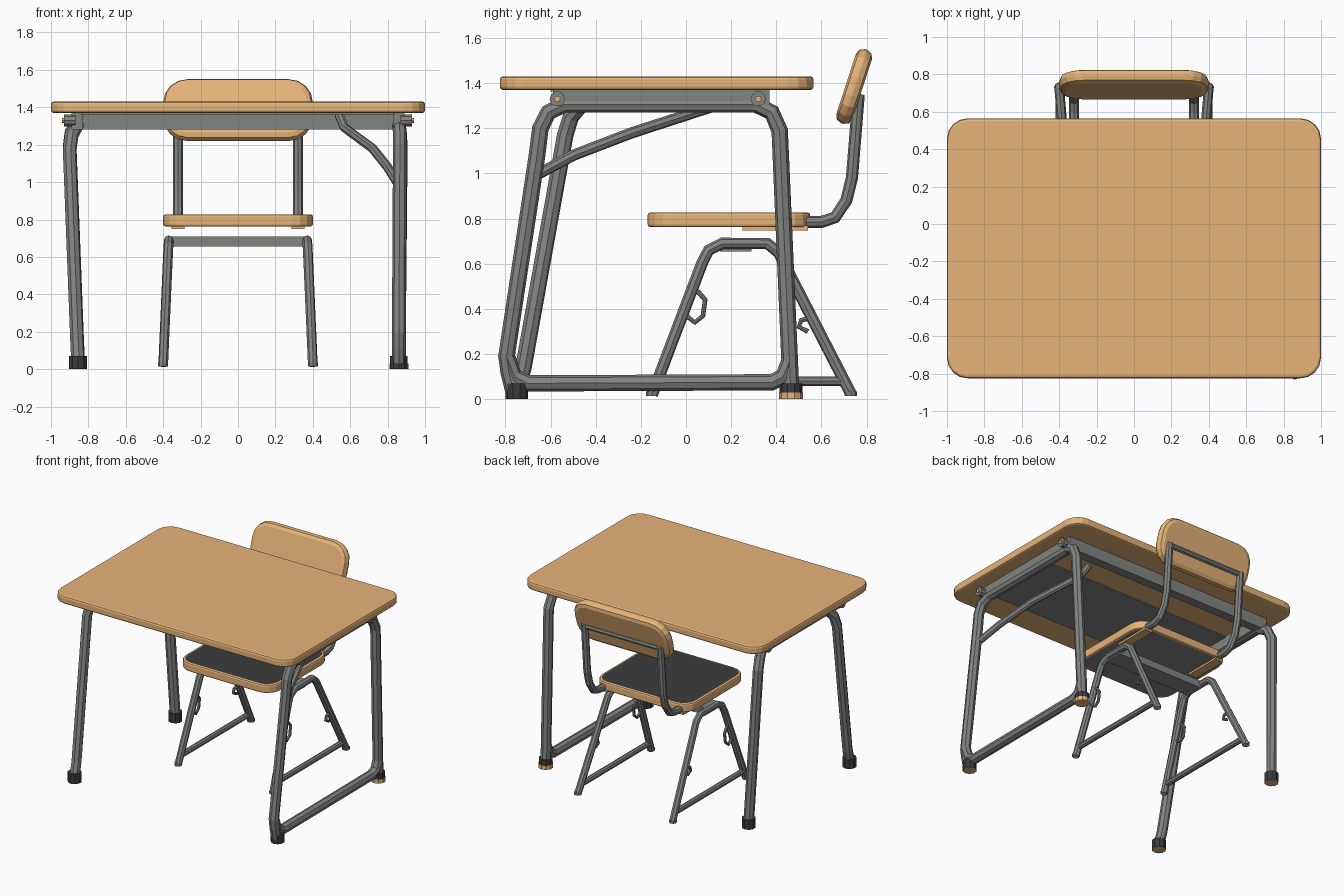
import bpy, bmesh, math
from mathutils import Matrix, Vector

if "Cube" in bpy.data.objects:
    bpy.data.objects.remove(bpy.data.objects["Cube"])


def material(name, rgb):
    m = bpy.data.materials.new(name)
    m.diffuse_color = (*rgb, 1)
    m.use_nodes = True
    m.node_tree.nodes["Principled BSDF"].inputs["Base Color"].default_value = m.diffuse_color
    return m


WOOD = material("light wood", (0.81, 0.46, 0.195))
METAL = material("grey metal", (0.225, 0.235, 0.225))
DARK = material("dark grey", (0.045, 0.045, 0.045))


def finish(name, bm, mats):
    bmesh.ops.recalc_face_normals(bm, faces=bm.faces)
    me = bpy.data.meshes.new(name)
    bm.to_mesh(me)
    bm.free()
    for m in mats:
        me.materials.append(m)
    ob = bpy.data.objects.new(name, me)
    bpy.context.collection.objects.link(ob)
    return ob


def box(name, lo, hi, mat):
    bm = bmesh.new()
    lo, hi = Vector(lo), Vector(hi)
    size = Matrix.Diagonal((*(hi - lo), 1))
    bmesh.ops.create_cube(bm, size=1, matrix=Matrix.Translation((lo + hi) / 2) @ size)
    return finish(name, bm, [mat])


def slab(name, w, d, t, corner, chamfer, mats, pad=0, segs=4):
    """Rounded board centred on the origin; pad insets a dark top and a metal bottom."""
    bm = bmesh.new()
    ring = []
    for k, (sx, sy) in enumerate(((1, 1), (-1, 1), (-1, -1), (1, -1))):
        for i in range(segs + 1):
            a = math.pi / 2 * (k + i / segs)
            ring.append(bm.verts.new((sx * (w / 2 - corner) + corner * math.cos(a),
                                      sy * (d / 2 - corner) + corner * math.sin(a), -t / 2)))
    base = bm.faces.new(ring)
    ext = bmesh.ops.extrude_face_region(bm, geom=[base], use_keep_orig=True)
    bmesh.ops.translate(bm, verts=[v for v in ext["geom"] if isinstance(v, bmesh.types.BMVert)],
                        vec=(0, 0, t))
    bmesh.ops.recalc_face_normals(bm, faces=bm.faces)
    rims = [e for e in bm.edges if abs(e.verts[0].co.z - e.verts[1].co.z) < 1e-5]
    bmesh.ops.bevel(bm, geom=rims, offset=chamfer, segments=2, profile=0.5, affect='EDGES')
    if pad:
        caps = [f for f in bm.faces if len(f.verts) > 8]
        bmesh.ops.inset_individual(bm, faces=caps, thickness=pad)
        for f in caps:
            f.material_index = 1 if f.calc_center_median().z > 0 else 2
    return finish(name, bm, mats)


def tube(name, pts, r, mat=METAL):
    """Eight-sided tube along a path."""
    cu = bpy.data.curves.new(name, 'CURVE')
    cu.dimensions = '3D'
    cu.bevel_depth = r
    cu.bevel_resolution = 2
    cu.use_fill_caps = True
    sp = cu.splines.new('POLY')
    sp.points.add(len(pts) - 1)
    for p, q in zip(sp.points, pts):
        p.co = (*q, 1)
    sp.use_smooth = False
    tmp = bpy.data.objects.new(name + "_path", cu)
    bpy.context.collection.objects.link(tmp)
    bpy.context.view_layer.update()
    dg = bpy.context.evaluated_depsgraph_get()
    me = bpy.data.meshes.new_from_object(tmp.evaluated_get(dg))
    bpy.data.objects.remove(tmp)
    me.name = name
    me.materials.clear()
    me.materials.append(mat)
    ob = bpy.data.objects.new(name, me)
    bpy.context.collection.objects.link(ob)
    return ob


def cylinder(name, r, depth, matrix, mats, n=10):
    """Local -z cap takes the last material."""
    bm = bmesh.new()
    bmesh.ops.create_cone(bm, cap_ends=True, segments=n, radius1=r, radius2=r, depth=depth)
    bm.normal_update()
    for f in bm.faces:
        if f.normal.z < -0.9:
            f.material_index = len(mats) - 1
    bm.transform(matrix)
    return finish(name, bm, mats)


# ---- table top and underside panel
slab("table_top", 2.0, 1.39, 0.06, 0.11, 0.014, [WOOD]).location = (0, -0.13, 1.40)
box("under_panel", (-0.84, -0.6, 1.362), (0.84, 0.0, 1.372), METAL)

# ---- apron frame
box("back_beam", (-0.86, 0.30, 1.28), (0.86, 0.37, 1.37), METAL)
for s, side in ((1, "right"), (-1, "left")):
    box(side + "_beam", (s * 0.86 - 0.03, -0.59, 1.28), (s * 0.86 + 0.03, 0.37, 1.37), METAL)
    for y in (-0.57, 0.32):
        turn = Matrix.Rotation(-s * math.pi / 2, 4, 'Y')
        cylinder(side + "_bolt", 0.034, 0.06, Matrix.Translation((s * 0.90, y, 1.33)) @ turn, [METAL])
        cylinder(side + "_bolt_tip", 0.014, 0.02, Matrix.Translation((s * 0.93, y, 1.33)) @ turn, [WOOD], 8)

# ---- table legs: one bent tube per side
R = 0.037
tube("right_leg_frame", [(0.86, -0.765, 0.04), (0.86, -0.785, 0.12), (0.86, -0.795, 0.19), (0.865, -0.66, 1.08),
                         (0.865, -0.645, 1.2), (0.865, -0.61, 1.27), (0.86, -0.54, 1.305), (0.86, 0.31, 1.305),
                         (0.865, 0.38, 1.27), (0.87, 0.415, 1.19), (0.86, 0.46, 0.15), (0.86, 0.465, 0.04)], R)
tube("left_leg_frame", [(-0.855, -0.75, 0.04), (-0.86, -0.72, 0.14), (-0.90, -0.535, 1.17), (-0.89, -0.51, 1.25),
                        (-0.86, -0.46, 1.305), (-0.86, 0.31, 1.305), (-0.89, 0.38, 1.27),
                        (-0.90, 0.415, 1.19), (-0.86, 0.46, 0.15), (-0.855, 0.465, 0.04)], R)
tube("right_floor_rail", [(0.86, -0.79, 0.18), (0.86, -0.76, 0.1), (0.86, -0.70, 0.07), (0.86, 0.38, 0.075),
                          (0.86, 0.43, 0.1), (0.86, 0.455, 0.16)], R)
tube("diagonal_brace", [(0.85, -0.65, 1.0), (0.80, -0.50, 1.08), (0.72, -0.24, 1.18),
                        (0.57, 0.10, 1.29), (0.54, 0.16, 1.36)], 0.025)
for x in (-0.855, 0.86):
    for y in (-0.75, 0.465):
        cylinder("table_foot", 0.05, 0.07, Matrix.Translation((x, y, 0.035)), [DARK, WOOD])
cylinder("foot_wood_band", 0.053, 0.03, Matrix.Translation((0.86, 0.465, 0.015)), [WOOD])

# ---- chair seat and backrest
slab("seat", 0.80, 0.72, 0.065, 0.11, 0.012, [WOOD, DARK, METAL], pad=0.005).location = (0, 0.19, 0.795)
back = slab("backrest", 0.80, 0.345, 0.075, 0.13, 0.033, [WOOD])
back.location = (0, 0.745, 1.385)
back.rotation_euler = (math.radians(72), 0, 0)

# ---- chair frame, mirrored left and right
for s, side in ((1, "right"), (-1, "left")):
    box(side + "_seat_block", (s * 0.32 - 0.035, 0.25, 0.748), (s * 0.32 + 0.035, 0.54, 0.77), WOOD)
    tube(side + "_back_support", [(s * 0.32, 0.48, 0.785), (s * 0.32, 0.60, 0.785), (s * 0.32, 0.66, 0.805),
                                  (s * 0.32, 0.71, 0.88), (s * 0.32, 0.735, 0.98), (s * 0.32, 0.765, 1.35)], 0.027)
    tube(side + "_chair_leg", [(s * 0.40, -0.15, 0.02), (s * 0.375, 0.07, 0.60), (s * 0.372, 0.10, 0.66),
                               (s * 0.37, 0.16, 0.69), (s * 0.37, 0.36, 0.69), (s * 0.372, 0.41, 0.65),
                               (s * 0.376, 0.45, 0.57), (s * 0.40, 0.73, 0.025)], 0.026)
    tube(side + "_chair_rail", [(s * 0.398, -0.13, 0.08), (s * 0.398, 0.70, 0.08)], 0.021)
    tube(side + "_hook", [(s * 0.385, 0.00, 0.37), (s * 0.385, 0.04, 0.34), (s * 0.385, 0.075, 0.37),
                          (s * 0.385, 0.085, 0.44), (s * 0.38, 0.05, 0.48)], 0.011)
    tube(side + "_rear_hook", [(s * 0.39, 0.56, 0.36), (s * 0.39, 0.51, 0.35), (s * 0.39, 0.50, 0.32),
                               (s * 0.39, 0.54, 0.30)], 0.011)
    for y in (-0.15, 0.73):
        cylinder(side + "_chair_foot", 0.027, 0.02, Matrix.Translation((s * 0.401, y, 0.025)), [METAL, WOOD], 8)
tube("back_crossbar", [(-0.32, 0.765, 1.335), (0.32, 0.765, 1.335)], 0.02)
box("seat_crossbar", (-0.37, 0.15, 0.655), (0.37, 0.29, 0.71), METAL)
